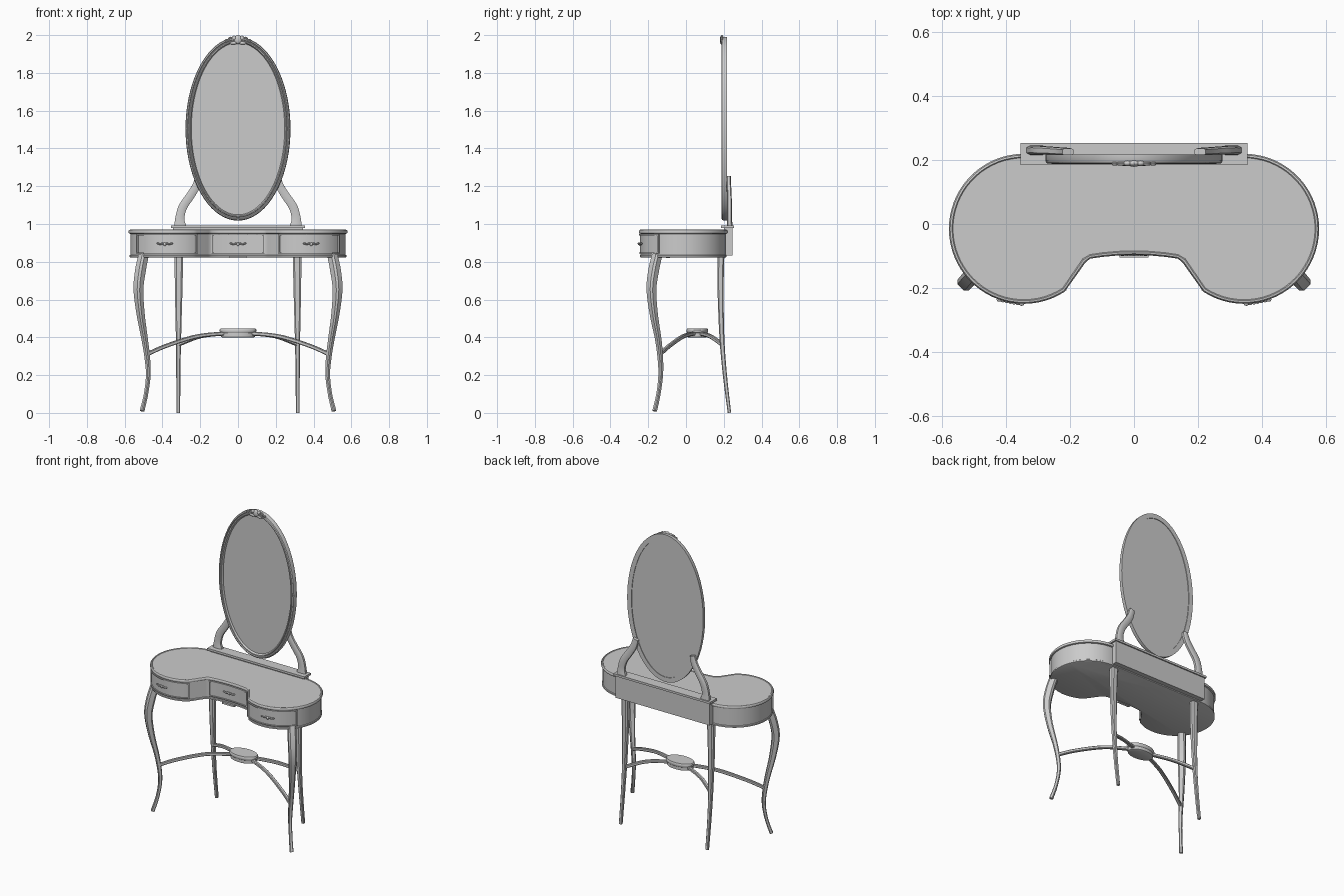
import bpy, bmesh
from math import sin, cos, pi, radians
from mathutils import Vector as V

if "Cube" in bpy.data.objects:
    bpy.data.objects.remove(bpy.data.objects["Cube"])


def loft(name, rings, loop=False):
    """Skin a list of equal-length closed rings; cap the ends unless looped."""
    bm = bmesh.new()
    R = [[bm.verts.new(p) for p in r] for r in rings]
    n = len(R[0])
    for i in range(len(R) if loop else len(R) - 1):
        a, b = R[i], R[(i + 1) % len(R)]
        for j in range(n):
            k = (j + 1) % n
            bm.faces.new((a[j], a[k], b[k], b[j]))
    if not loop:
        bm.faces.new(R[0])
        bm.faces.new(R[-1])
    bmesh.ops.recalc_face_normals(bm, faces=bm.faces)
    me = bpy.data.meshes.new(name)
    bm.to_mesh(me)
    bm.free()
    ob = bpy.data.objects.new(name, me)
    bpy.context.collection.objects.link(ob)
    return ob


def spline(pts, steps=5):
    """Catmull-Rom through points carrying any number of channels."""
    P = [pts[0]] + list(pts) + [pts[-1]]
    out = []
    for i in range(1, len(P) - 2):
        for s in range(steps):
            t = s / steps
            out.append([0.5 * (2 * b + (c - a) * t + (2 * a - 5 * b + 4 * c - d) * t * t
                               + (3 * b - a - 3 * c + d) * t ** 3)
                        for a, b, c, d in zip(*P[i - 1:i + 3])])
    return out + [list(pts[-1])]


def sweep(name, pts, ref, sx=1):
    """Chamfered bar along x,y,z with half-width and half-depth channels."""
    P = spline([(p[0] * sx,) + tuple(p[1:]) for p in pts])
    ref = V((ref[0] * sx, ref[1], ref[2]))
    rings = []
    for i, p in enumerate(P):
        t = V(P[min(i + 1, len(P) - 1)][:3]) - V(P[max(i - 1, 0)][:3])
        side = t.cross(ref).normalized()
        up = side.cross(t).normalized()
        sec = [(1, .6), (.6, 1), (-.6, 1), (-1, .6), (-1, -.6), (-.6, -1), (.6, -1), (1, -.6)]
        rings.append([V(p[:3]) + side * u * p[3] + up * v * p[4] for u, v in sec])
    return loft(name, rings)


def box(name, x, y, z):
    return loft(name, [[(x[0], y[0], h), (x[1], y[0], h), (x[1], y[1], h), (x[0], y[1], h)] for h in z])


def ball(name, c, s):
    rings = [[(c[0] + s[0] * sin(a) * cos(b), c[1] + s[1] * sin(a) * sin(b), c[2] + s[2] * cos(a))
              for b in [2 * pi * k / 12 for k in range(12)]] for a in [.15 + (pi - .3) * i / 7 for i in range(8)]]
    return loft(name, rings)


# kidney outline: two round lobes and a shallow concave centre
CX, CY, RAD = 0.345, -0.015, 0.235


def outline(d, z):
    half = []
    for i in range(37):
        a = radians(90 - 148 * i / 36)
        half.append((CX + (RAD + d) * -cos(pi - a), CY + (RAD + d) * sin(a)))
    half = [(CX + (RAD + d) * cos(radians(90 - 213 * i / 40)),
             CY + (RAD + d) * sin(radians(90 - 213 * i / 40))) for i in range(41)]
    half.append((0.153 - d * .6, -0.122 - d))
    half += [(x, -0.097 - d - 0.012 * (x / .14) ** 2) for x in (.138, .1, .05)]
    return [(x, y, z) for x, y in half] + [(0, -0.097 - d, z)] + [(-x, y, z) for x, y in half[::-1]]


loft("table_body", [outline(d, z) for d, z in
                    ((-.012, .822), (-.006, .825), (-.006, .834), (-.010, .837), (-.010, .952))])
loft("table_top", [outline(d, z) for d, z in
                   ((-.010, .948), (-.002, .951), (0, .956), (0, .963), (-.004, .969), (-.010, .970), (-.013, .967))])


# drawer fronts that follow the curved body
def strip(name, path, z0, z1, out):
    loft(name, [[(x - nx * .006, y - ny * .006, z0), (x + nx * out, y + ny * out, z0),
                 (x + nx * out, y + ny * out, z1), (x - nx * .006, y - ny * .006, z1)]
                for x, y, nx, ny in path])


def drawer(name, at):
    path = lambda a, b, n=24: [at(a + (b - a) * i / n) for i in range(n + 1)]
    strip(name + "_panel", path(.05, .95), .85, .94, .003)
    strip(name + "_top_moulding", path(0, 1), .939, .946, .009)
    strip(name + "_bottom_moulding", path(0, 1), .843, .850, .009)
    strip(name + "_end_moulding_a", path(0, .025, 2), .845, .944, .009)
    strip(name + "_end_moulding_b", path(.975, 1, 2), .845, .944, .009)
    # scrolled handle
    x, y, nx, ny = at(.5)
    for k in range(-3, 4):
        ball(name + "_handle", (x - ny * k * .012 + nx * .007, y + nx * k * .012 + ny * .007,
                                .893 + (.004 if k % 2 else 0)),
             (.008, .007, .009 if k == 0 else .005))


def lobe(s):
    def at(t):
        a = radians(-34 - 91 * t)
        r = RAD - .010
        return s * (CX + r * cos(a)), CY + r * sin(a), s * cos(a), sin(a)
    return at


drawer("right_drawer", lobe(1))
drawer("left_drawer", lobe(-1))
drawer("centre_drawer", lambda t: (-.142 + .284 * t, -.087 - .012 * ((-.142 + .284 * t) / .14) ** 2, 0, -1))
box("centre_apron", (-.045, .045), (-.105, -.085), (.819, .83))

# back board and cap shelf
box("back_board", (-.345, .345), (.20, .245), (.832, .98))
box("back_shelf", (-.355, .355), (.185, .253), (.978, .992))

for s in (-1, 1):
    # cabriole front legs, set diagonally
    sweep("front_leg", [(.500, -.153, .835, .024, .024), (.517, -.172, .75, .025, .025),
                        (.527, -.183, .65, .023, .023), (.515, -.170, .52, .019, .019),
                        (.494, -.147, .39, .015, .015), (.480, -.136, .29, .013, .013),
                        (.475, -.134, .20, .011, .011), (.487, -.146, .10, .010, .010),
                        (.508, -.166, .01, .011, .011)], (1, -1, 0), s)
    # back legs
    sweep("back_leg", [(.313, .185, .835, .023, .018), (.314, .183, .65, .020, .016),
                       (.315, .190, .40, .014, .013), (.316, .206, .2, .011, .011),
                       (.316, .230, 0, .010, .009)], (0, 1, 0), s)
    # arched stretcher arms
    sweep("front_stretcher", [(.478, -.136, .312, .010, .010), (.38, -.088, .355, .010, .010),
                              (.22, -.015, .405, .010, .010), (.07, .045, .421, .010, .010)], (0, 0, 1), s)
    sweep("back_stretcher", [(.315, .192, .362, .010, .010), (.20, .130, .405, .010, .010),
                             (.06, .075, .421, .010, .010)], (0, 0, 1), s)
    # curved mirror supports
    sweep("mirror_support", [(.306, .231, .988, .032, .015), (.308, .231, 1.03, .024, .013),
                             (.292, .231, 1.09, .023, .013), (.252, .229, 1.15, .022, .012),
                             (.222, .227, 1.20, .021, .012), (.207, .226, 1.25, .018, .011)], (0, 1, 0), s)


# oval stretcher platform
loft("stretcher_platform", [[(r * .097 * cos(a), .06 + r * .057 * sin(a), z)
                             for a in [2 * pi * k / 40 for k in range(40)]]
                            for r, z in ((.8, .398), (.92, .402), (.92, .422), (.98, .426),
                                         (1, .432), (1, .440), (.95, .446), (.9, .446))])


# oval mirror: stepped, beaded frame with flat glass
MZ = 1.504


def oval(d, y, n=72):
    return [((.278 - d) * cos(2 * pi * k / n), y, MZ + (.486 - d) * sin(2 * pi * k / n)) for k in range(n)]


prof = ((0, .217), (0, .198), (.004, .191), (.010, .189), (.014, .194), (.017, .194), (.020, .188),
        (.025, .188), (.029, .194), (.031, .199), (.031, .217))
loft("mirror_frame", [oval(d, y) for d, y in prof], loop=True)
loft("mirror_glass", [oval(.029, .199), oval(.029, .213)])

# carved crest: central shell with a scroll and leaves on either side
ball("crest_shell", (0, .190, 1.976), (.022, .011, .024))
for s in (-1, 1):
    ball("crest_petal", (s * .020, .190, 1.984), (.014, .009, .013))
    for c, r in ((.038, .016), (.060, .010)):
        ring = []
        for k in range(20):
            a = 2 * pi * k / 20
            ring.append([(s * c + (r - .005 + .005 * cos(b)) * cos(a), .189 + .006 * sin(b),
                          1.984 - c * .22 + (r - .005 + .005 * cos(b)) * sin(a))
                         for b in [2 * pi * j / 8 for j in range(8)]])
        loft("crest_scroll", ring, loop=True)
    ball("crest_leaf", (s * .025, .189, 1.958), (.022, .008, .008))

# smooth shading with crisp edges
for ob in bpy.data.objects:
    ob.select_set(True)
    bpy.context.view_layer.objects.active = ob
bpy.ops.object.shade_smooth_by_angle(angle=radians(35))
